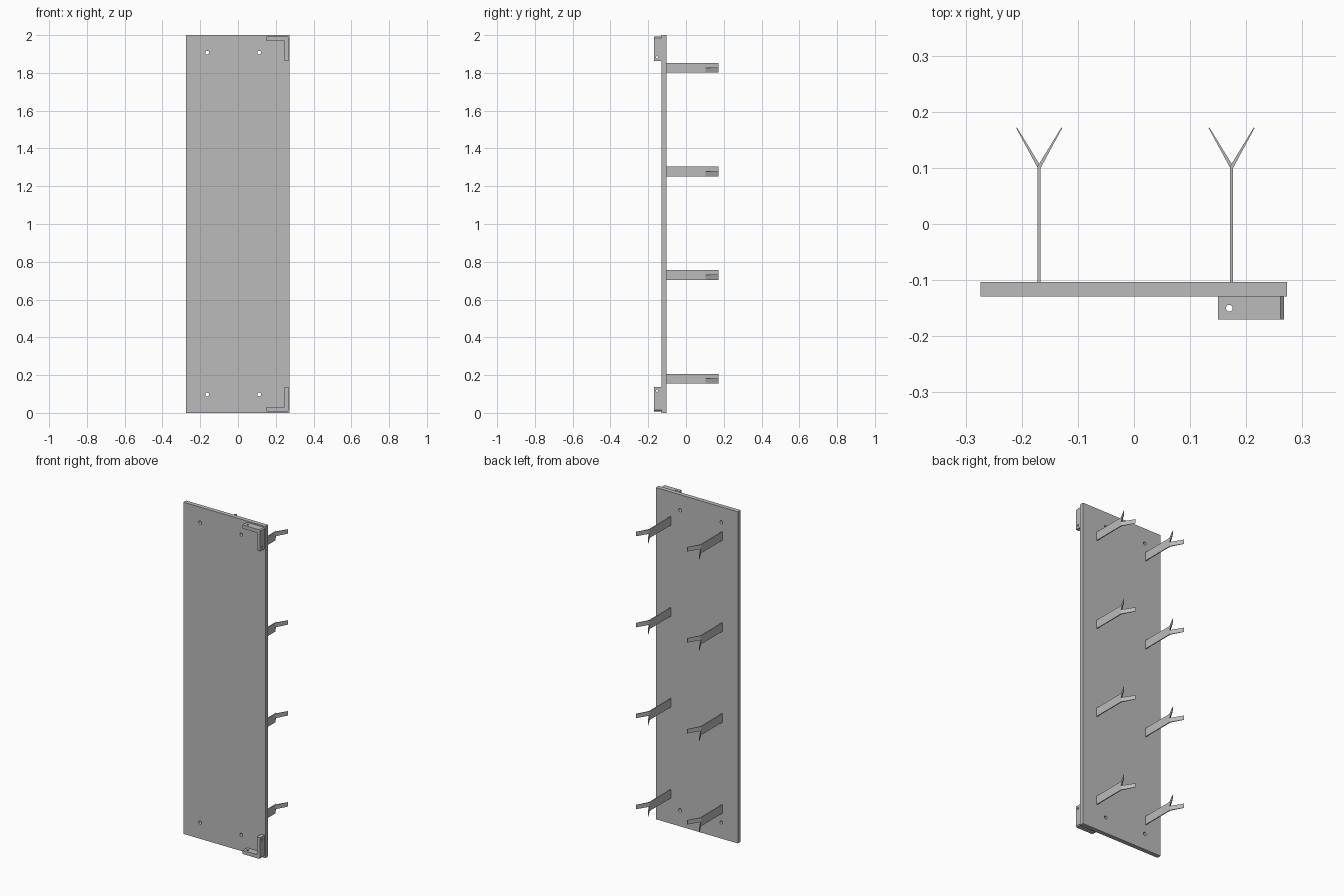
import bpy
import bmesh
from mathutils import Vector, Matrix

cube = bpy.data.objects.get("Cube")
if cube:
    bpy.data.objects.remove(cube, do_unlink=True)

grey = bpy.data.materials.new("plain grey")
grey.use_nodes = True
GREY = (0.5, 0.5, 0.5, 1)
grey.diffuse_color = GREY
grey.node_tree.nodes["Principled BSDF"].inputs["Base Color"].default_value = GREY


def add_prism(bm, outline, low, high, axis):
    """Extrude a flat outline between low and high along axis y or z."""
    def place(a, b, c):
        return (a, c, b) if axis == "y" else (a, b, c)
    face = bm.faces.new([bm.verts.new(place(a, b, low)) for a, b in outline])
    grown = bmesh.ops.extrude_face_region(bm, geom=[face])["geom"]
    moved = [v for v in grown if isinstance(v, bmesh.types.BMVert)]
    bmesh.ops.translate(bm, verts=moved, vec=place(0, 0, high - low))


def finish(name, bm):
    bmesh.ops.recalc_face_normals(bm, faces=bm.faces)
    mesh = bpy.data.meshes.new(name)
    bm.to_mesh(mesh)
    bm.free()
    mesh.materials.append(grey)
    obj = bpy.data.objects.new(name, mesh)
    bpy.context.collection.objects.link(obj)
    return obj


def drill(obj, centre, radius, axis):
    """Cut one round hole straight through along the given axis."""
    bm = bmesh.new()
    turn = Vector((0, 0, 1)).rotation_difference(Vector(axis)).to_matrix().to_4x4()
    bmesh.ops.create_cone(bm, cap_ends=True, segments=24, radius1=radius,
                          radius2=radius, depth=0.08,
                          matrix=Matrix.Translation(centre) @ turn)
    cutter = finish("hole_cutter", bm)
    cutter.hide_render = True
    cut = obj.modifiers.new("hole", "BOOLEAN")
    cut.operation = "DIFFERENCE"
    cut.solver = "EXACT"
    cut.object = cutter
    bpy.context.view_layer.objects.active = obj
    bpy.ops.object.modifier_apply(modifier=cut.name)
    bpy.data.objects.remove(cutter, do_unlink=True)


# Back panel with four screw holes
FRONT, BACK = -0.129, -0.103
bm = bmesh.new()
add_prism(bm, [(-0.274, 0), (0.273, 0), (0.273, 2), (-0.274, 2)], FRONT, BACK, "y")
panel = finish("panel", bm)
for x in (-0.163, 0.112):
    for z in (0.097, 1.907):
        drill(panel, (x, -0.116, z), 0.01, (0, 1, 0))

# Corner brackets, mirrored top and bottom
L, R, T, C = 0.15, 0.267, 0.022, 0.006
BASE, TIP = 0.008, 0.137
profile = [(L, BASE), (R - C, BASE), (R, BASE + C), (R, TIP),
           (R - T, TIP), (R - T, BASE + T), (L, BASE + T)]
for name, flip in (("bottom_bracket", False), ("top_bracket", True)):
    def height(z):
        return 2 - z if flip else z
    bm = bmesh.new()
    add_prism(bm, [(x, height(z)) for x, z in profile], -0.17, FRONT, "y")
    bracket = finish(name, bm)
    drill(bracket, (0.17, -0.15, height(BASE)), 0.006, (0, 0, 1))
    drill(bracket, (R, -0.153, height(0.117)), 0.006, (1, 0, 0))

# Forked hooks: flat stem, with an upper tine and a lower tine
HALF, FORK, END = 0.0027, 0.103, 0.172
for side, x in (("right", -0.169), ("left", 0.174)):
    for row, z in enumerate((0.155, 0.704, 1.252, 1.801)):
        bm = bmesh.new()
        stem = [(-HALF, BACK), (HALF, BACK), (HALF, FORK), (-HALF, FORK)]
        add_prism(bm, [(x + a, b) for a, b in stem], z, z + 0.052, "z")
        for way, low, high in ((1, 0.026, 0.052), (-1, 0, 0.026)):
            tine = [(-HALF, FORK), (HALF, FORK - 0.003),
                    (0.041, END - 0.001), (0.0395, END)]
            add_prism(bm, [(x + way * a, b) for a, b in tine],
                      z + low, z + high, "z")
        finish(f"{side}_hook_{row + 1}", bm)
